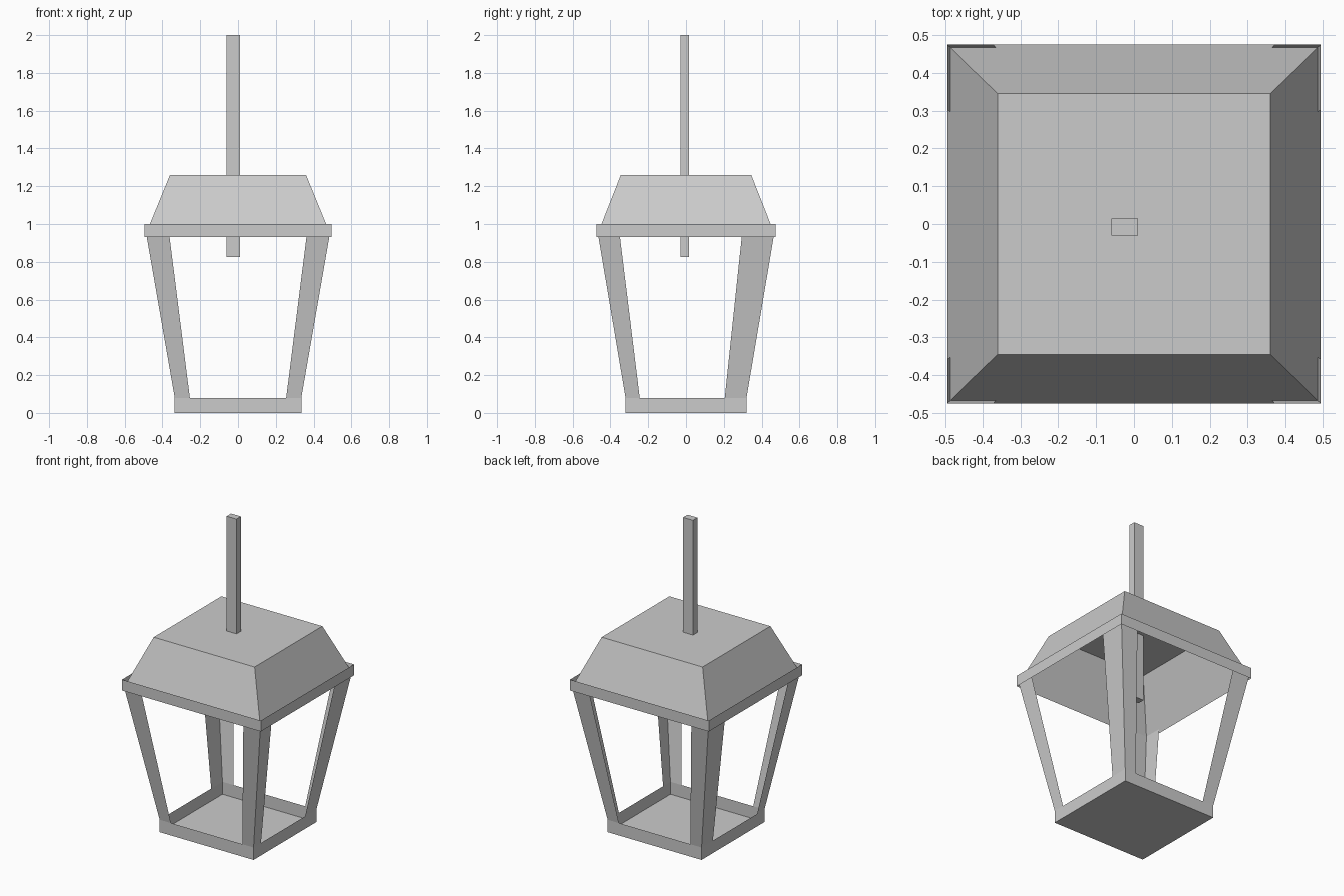
import bpy

if "Cube" in bpy.data.objects:
    bpy.data.objects.remove(bpy.data.objects["Cube"])


def mesh_object(name, verts, faces):
    mesh = bpy.data.meshes.new(name)
    mesh.from_pydata(verts, [], faces)
    mesh.update()
    obj = bpy.data.objects.new(name, mesh)
    bpy.context.collection.objects.link(obj)
    return obj


def rect(x0, x1, y0, y1, z):
    return [(x0, y0, z), (x1, y0, z), (x1, y1, z), (x0, y1, z)]


def loft(name, low, high, bottom=False, top=False):
    """Four-sided shell between two rectangles, with optional caps."""
    faces = [(i, (i + 1) % 4, (i + 1) % 4 + 4, i + 4) for i in range(4)]
    if bottom:
        faces.append((3, 2, 1, 0))
    if top:
        faces.append((4, 5, 6, 7))
    return mesh_object(name, low + high, faces)


# Half sizes shared by the tray, posts, rim and roof
BX, BY, BZ = 0.335, 0.32, 0.08
TX, TY, TZ = 0.495, 0.475, 1.0
EAVE = 0.93

# Shallow open base tray
loft("base_tray", rect(-BX, BX, -BY, BY, 0), rect(-BX, BX, -BY, BY, BZ), bottom=True)

# Thin rim band and the open-bottomed roof rising from its lower edge
loft("roof_rim", rect(-TX, TX, -TY, TY, EAVE), rect(-TX, TX, -TY, TY, TZ))
loft("roof", rect(-TX, TX, -TY, TY, EAVE),
     rect(-0.36, 0.36, -0.345, 0.345, 1.26), top=True)

# Hanging rod through the roof
loft("hanging_rod", rect(-0.06, 0.01, -0.03, 0.015, 0.825),
     rect(-0.06, 0.01, -0.03, 0.015, 2.0), bottom=True, top=True)


# Tapered L-shaped corner posts; the back pair is wider along y
def corner_post(name, sx, sy, y_low, y_high):
    verts = []
    for x, y, z, xi, yi in ((BX, BY, BZ, 0.255, y_low), (TX, TY, TZ, 0.371, y_high)):
        verts += [(sx * xi, sy * y, z), (sx * x, sy * y, z), (sx * x, sy * yi, z)]
    faces = [(0, 1, 4, 3), (1, 2, 5, 4)]
    if sx * sy > 0:
        faces = [f[::-1] for f in faces]
    mesh_object(name, verts, faces)


for sx, side in ((-1, "left"), (1, "right")):
    corner_post(f"front_{side}_post", sx, -1, 0.245, 0.358)
    corner_post(f"back_{side}_post", sx, 1, 0.205, 0.302)
